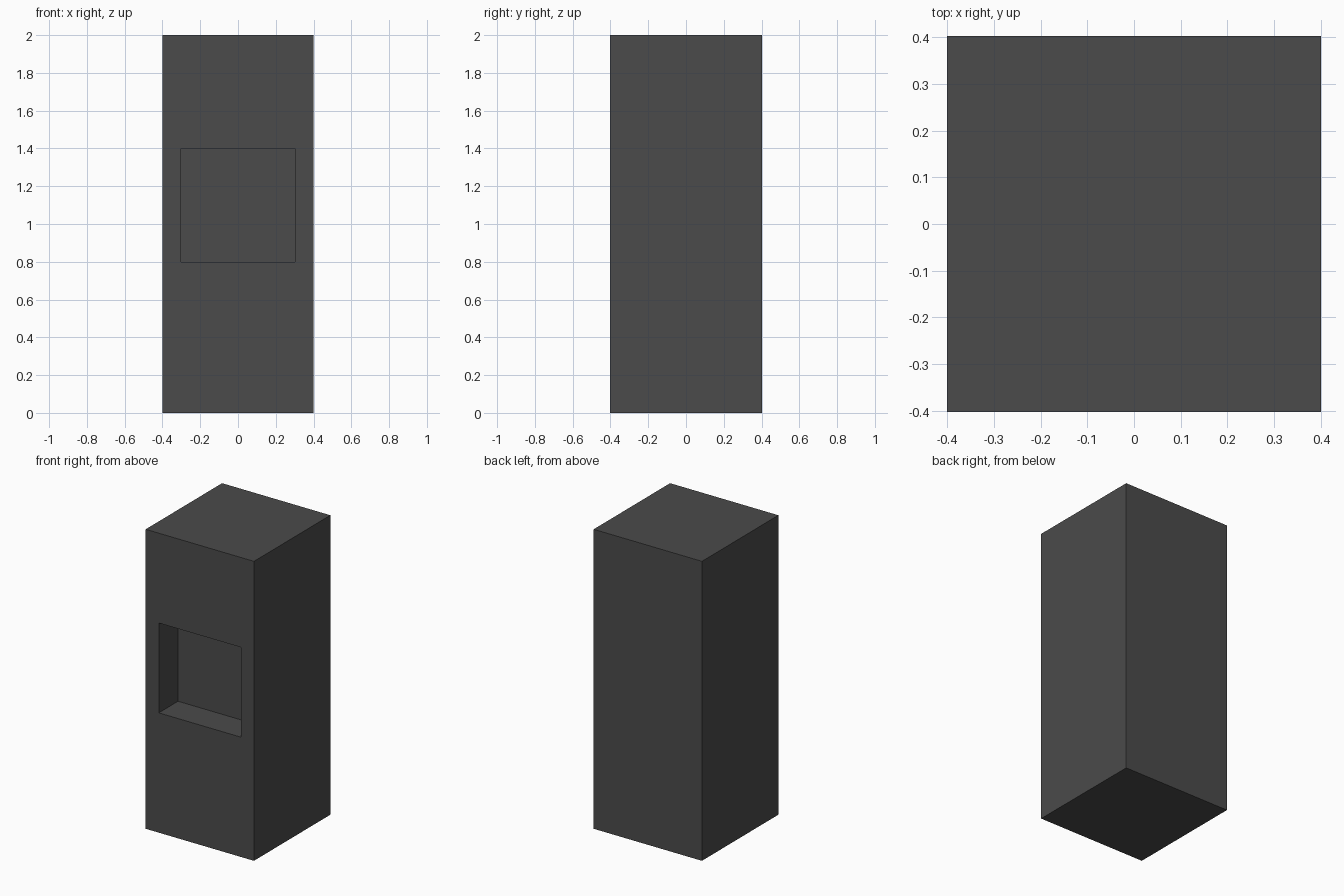
import bpy, bmesh

if "Cube" in bpy.data.objects:
    bpy.data.objects.remove(bpy.data.objects["Cube"])

# Overall sizes: half width, half depth, height
HX, HY, H = 0.4, 0.403, 2.0
# Window opening: half width, bottom, top, and recess floor position
WX, WZ0, WZ1, BACK_Y = 0.303, 0.8, 1.4, -0.2

charcoal = bpy.data.materials.new("charcoal")
charcoal.diffuse_color = (0.07, 0.07, 0.07, 1)
charcoal.use_nodes = True
charcoal.node_tree.nodes["Principled BSDF"].inputs["Base Color"].default_value = charcoal.diffuse_color

# Cabinet block standing on the ground
bm = bmesh.new()
bmesh.ops.create_cube(bm, size=1)
for v in bm.verts:
    v.co = (v.co.x * 2 * HX, v.co.y * 2 * HY, (v.co.z + 0.5) * H)
bm.normal_update()

# Window outline: inset the front face and fit it to the opening
front = min(bm.faces, key=lambda f: f.calc_center_median().y)
bmesh.ops.inset_individual(bm, faces=[front], thickness=0.1)
for v in front.verts:
    v.co.x = WX if v.co.x > 0 else -WX
    v.co.z = WZ1 if v.co.z > H / 2 else WZ0

# Recess: push the window face into the block
pushed = bmesh.ops.extrude_discrete_faces(bm, faces=[front])["faces"][0]
for v in pushed.verts:
    v.co.y = BACK_Y

bmesh.ops.recalc_face_normals(bm, faces=bm.faces)
mesh = bpy.data.meshes.new("cabinet")
bm.to_mesh(mesh)
bm.free()
mesh.materials.append(charcoal)
cabinet = bpy.data.objects.new("cabinet", mesh)
bpy.context.collection.objects.link(cabinet)
